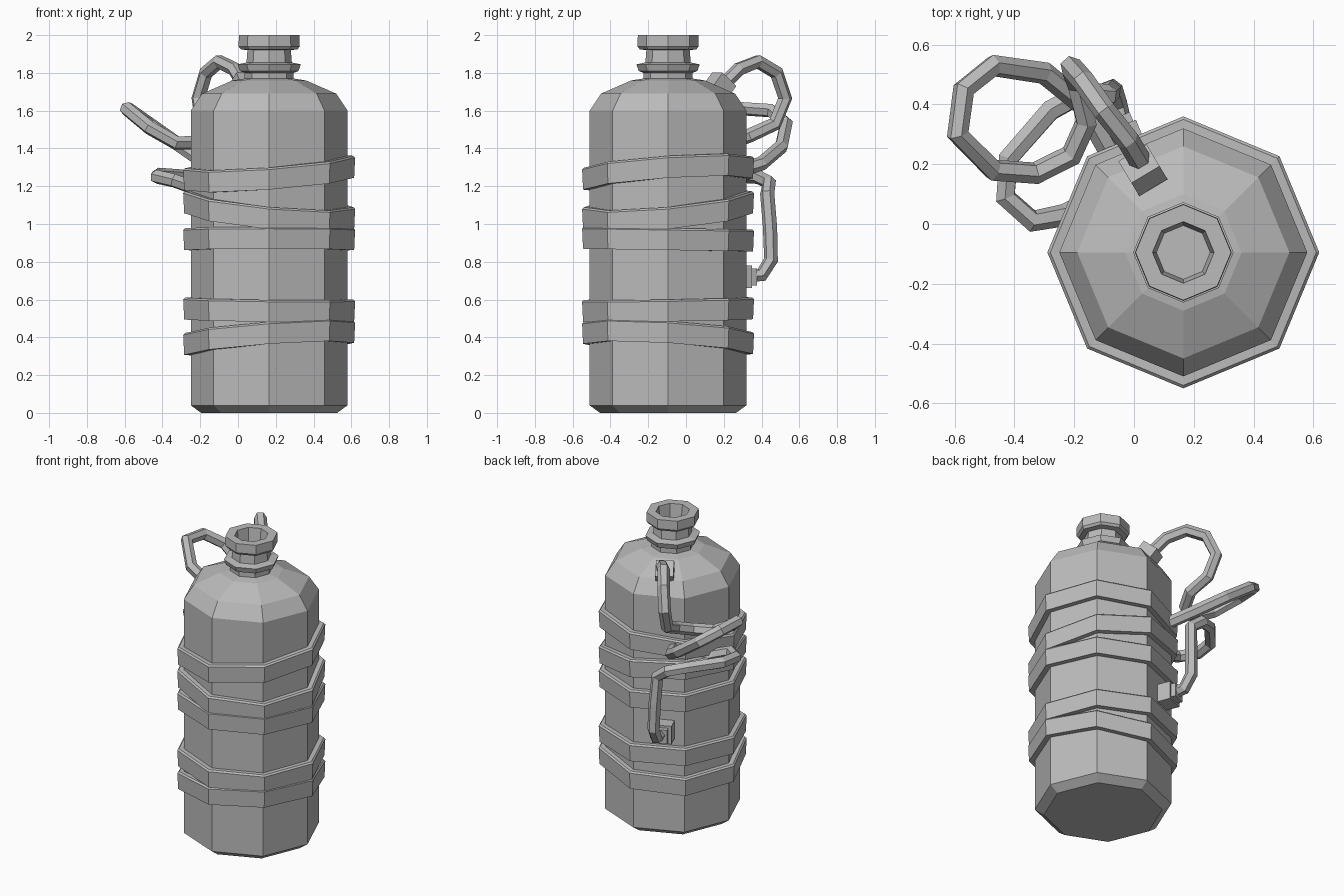
import bpy, bmesh
from math import cos, sin, pi
from mathutils import Vector, Matrix

cube = bpy.data.objects.get("Cube")
if cube:
    bpy.data.objects.remove(cube)

CX, CY, SIDES = 0.165, -0.095, 8

grey = bpy.data.materials.new("plain_grey")
grey.use_nodes = True
grey.diffuse_color = (0.5, 0.5, 0.5, 1)
grey.node_tree.nodes["Principled BSDF"].inputs["Base Color"].default_value = (0.5, 0.5, 0.5, 1)


def add_object(name, data):
    data.materials.append(grey)
    obj = bpy.data.objects.new(name, data)
    bpy.context.collection.objects.link(obj)
    return obj


def lathe(name, profile, closed=False, tilt=(0, 0)):
    """Eight-sided turned shape; tilt slants it along x and y."""
    bm = bmesh.new()
    rings = []
    for r, z in profile:
        ring = []
        for k in range(SIDES):
            c, s = cos(2 * pi * k / SIDES), sin(2 * pi * k / SIDES)
            ring.append(bm.verts.new((CX + r * c, CY + r * s, z + tilt[0] * c + tilt[1] * s)))
        rings.append(ring)
    pairs = list(zip(rings, rings[1:]))
    if closed:
        pairs.append((rings[-1], rings[0]))
    else:
        bm.faces.new(rings[0])
        bm.faces.new(rings[-1])
    for a, b in pairs:
        for k in range(SIDES):
            n = (k + 1) % SIDES
            bm.faces.new((a[k], a[n], b[n], b[k]))
    bmesh.ops.recalc_face_normals(bm, faces=bm.faces)
    mesh = bpy.data.meshes.new(name)
    bm.to_mesh(mesh)
    bm.free()
    return add_object(name, mesh)


def rope(name, points, radius=0.038):
    """Six-sided tube along a path."""
    curve = bpy.data.curves.new(name, "CURVE")
    curve.dimensions = "3D"
    curve.bevel_depth = radius
    curve.bevel_resolution = 1
    curve.use_fill_caps = True
    spline = curve.splines.new("POLY")
    spline.points.add(len(points) - 1)
    for p, co in zip(spline.points, points):
        p.co = (*co, 1)
    spline.use_smooth = False
    return add_object(name, curve)


def anchor(name, location, normal, size):
    """Small block facing along the normal."""
    bm = bmesh.new()
    turn = Vector(normal).to_track_quat("Z", "Y").to_matrix().to_4x4()
    bmesh.ops.create_cube(bm, size=1, matrix=Matrix.Translation(location) @ turn @ Matrix.Diagonal((*size, 1)))
    mesh = bpy.data.meshes.new(name)
    bm.to_mesh(mesh)
    bm.free()
    return add_object(name, mesh)


# Bottle body with shoulder
lathe("bottle_body", [(0.36, 0), (0.415, 0.04), (0.415, 1.6), (0.355, 1.69), (0.195, 1.76), (0.13, 1.77)])

# Neck, collar and hollow mouth
lathe("bottle_neck", [(0.13, 1.75), (0.13, 1.8), (0.155, 1.81), (0.168, 1.845), (0.12, 1.855), (0.115, 1.92),
                      (0.15, 1.925), (0.162, 1.94), (0.16, 2.0), (0.103, 2.0), (0.09, 1.9)])

# Straps wrapped around the body: middle height and slant
straps = [(1.27, 0.033, 0.03), (1.073, -0.042, 0.042), (0.92, 0, -0.007),
          (0.547, -0.005, 0.007), (0.397, 0.032, -0.027)]
for i, (z, a, b) in enumerate(straps):
    h = 0.058
    lathe(f"strap_{i + 1}", [(0.4, z - h), (0.45, z - h), (0.455, z + h - 0.01), (0.445, z + h), (0.4, z + h)],
          closed=True, tilt=(a, b))

# Upper rope: shoulder loop, then a ring reaching out to the side
rope("rope_upper", [(0.04, 0.18, 1.72), (-0.02, 0.28, 1.82), (-0.10, 0.38, 1.86), (-0.17, 0.48, 1.80),
                    (-0.21, 0.525, 1.665), (-0.19, 0.47, 1.53), (-0.16, 0.34, 1.47), (-0.21, 0.23, 1.43),
                    (-0.33, 0.17, 1.43), (-0.47, 0.18, 1.51), (-0.59, 0.30, 1.61), (-0.57, 0.45, 1.6),
                    (-0.47, 0.53, 1.53), (-0.30, 0.505, 1.41), (-0.17, 0.4, 1.32), (-0.08, 0.24, 1.27)])

# Lower rope: out from the strap, around and down to the lower anchor
rope("rope_lower", [(-0.17, 0.06, 1.17), (-0.23, 0.03, 1.19), (-0.34, 0.01, 1.23), (-0.43, 0.09, 1.25),
                    (-0.42, 0.22, 1.26), (-0.28, 0.38, 1.25), (-0.17, 0.44, 1.22), (-0.09, 0.43, 1.16),
                    (-0.08, 0.445, 0.98), (-0.075, 0.45, 0.81), (-0.06, 0.40, 0.73), (-0.03, 0.27, 0.72)])

# Anchor blocks where the rope meets the bottle
anchor("upper_anchor", (0.03, 0.18, 1.735), (-0.3, 0.5, 0.7), (0.11, 0.11, 0.08))
anchor("lower_anchor", (-0.03, 0.28, 0.72), (-0.38, 0.92, 0), (0.12, 0.12, 0.1))
anchor("lower_anchor_tip", (-0.045, 0.33, 0.72), (-0.38, 0.92, 0), (0.09, 0.09, 0.06))
